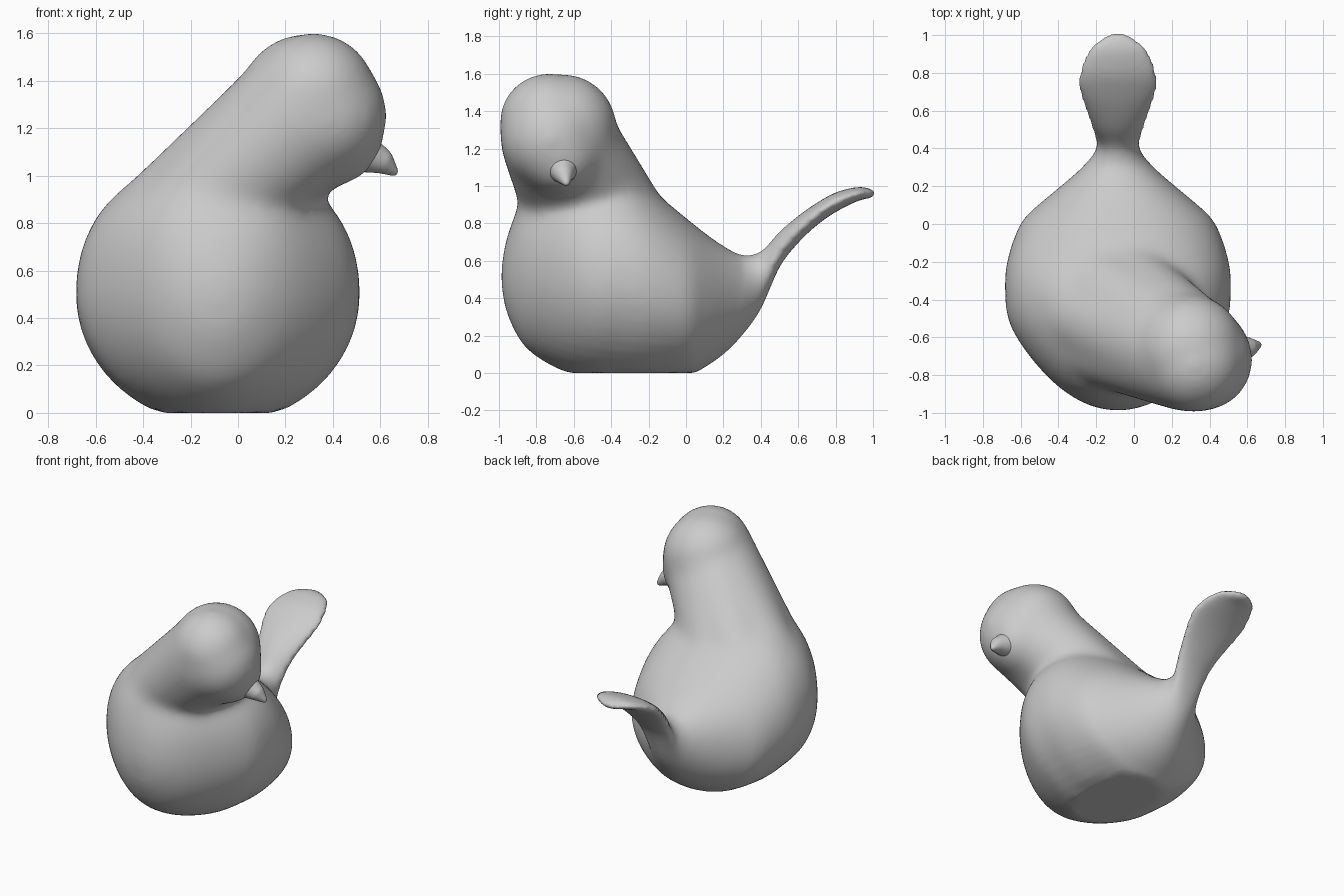
import bpy, bmesh, math
from mathutils import Vector, Matrix

if "Cube" in bpy.data.objects:
    bpy.data.objects.remove(bpy.data.objects["Cube"])

XC = -0.085  # body and tail axis


def spline(rows, steps):
    """Catmull-Rom interpolation through table rows."""
    out = []
    for i in range(len(rows) - 1):
        a, b = rows[max(i - 1, 0)], rows[i]
        c, d = rows[i + 1], rows[min(i + 2, len(rows) - 1)]
        for s in range(steps):
            t = s / steps
            out.append([0.5 * (2 * q + (r - p) * t + (2 * p - 5 * q + 4 * r - w) * t * t
                               + (3 * q - p - 3 * r + w) * t ** 3)
                        for p, q, r, w in zip(a, b, c, d)])
    out.append(list(rows[-1]))
    return out


def loft(bm, rows, n=48):
    """Oval rings across y, flattened on the ground."""
    rings = []
    for y, hw, lo, hi in rows:
        mid, hz = (lo + hi) / 2, (hi - lo) / 2
        ring = []
        for k in range(n):
            a = 2 * math.pi * k / n
            c, s = math.cos(a), math.sin(a)
            full = 2.15 if s > 0 and y < 0.3 else 1.95
            x = math.copysign(abs(c) ** (2 / full), c) * hw
            z = mid + math.copysign(abs(s) ** (2 / full), s) * hz
            ring.append(bm.verts.new((XC + x, y, max(z, 0))))
        rings.append(ring)
    for r0, r1 in zip(rings, rings[1:]):
        for k in range(n):
            bm.faces.new((r0[k], r0[(k + 1) % n], r1[(k + 1) % n], r1[k]))
    bm.faces.new(rings[0])
    bm.faces.new(rings[-1])


def ball_chain(bm, pts, steps=9):
    """Tapered tube made of overlapping balls (x, y, z, radius)."""
    for a, b in zip(pts, pts[1:]):
        for s in range(steps + 1):
            p = [u + (v - u) * s / steps for u, v in zip(a, b)]
            bmesh.ops.create_icosphere(bm, subdivisions=4, radius=p[3],
                                       matrix=Matrix.Translation(Vector(p[:3])))


def fuse(name, bm, voxel, smooth, neck_smooth=0):
    """Merge overlapping shells into one skin, then soften the neck creases."""
    bmesh.ops.recalc_face_normals(bm, faces=bm.faces)
    me = bpy.data.meshes.new(name)
    bm.to_mesh(me)
    bm.free()
    ob = bpy.data.objects.new(name, me)
    bpy.context.collection.objects.link(ob)
    rm = ob.modifiers.new("fuse", 'REMESH')
    rm.mode = 'VOXEL'
    rm.voxel_size = voxel
    rm.use_smooth_shade = True
    sm = ob.modifiers.new("soften", 'SMOOTH')
    sm.factor = 0.5
    sm.iterations = smooth
    if neck_smooth:
        deps = bpy.context.evaluated_depsgraph_get()
        baked = bpy.data.meshes.new_from_object(ob.evaluated_get(deps))
        ob.modifiers.clear()
        ob.data = baked
        bm = bmesh.new()
        bm.from_mesh(baked)
        for i in range(neck_smooth):
            f = i / neck_smooth  # shrinking zone gives a soft boundary
            zone = [v for v in bm.verts if v.co.y < 0.3 - 0.25 * f
                    and 0.15 + 0.45 * f < v.co.z < 1.7 - 0.4 * f]
            bmesh.ops.smooth_vert(bm, verts=zone, factor=0.5, use_axis_x=True,
                                  use_axis_y=True, use_axis_z=True)
        bm.to_mesh(baked)
        bm.free()
    return ob


# Body and tail: y, half width, underside z, top z
stations = [
    (-0.988, 0.05, 0.46, 0.58), (-0.955, 0.17, 0.31, 0.74), (-0.86, 0.32, 0.14, 0.95),
    (-0.70, 0.47, 0.03, 1.04), (-0.52, 0.58, -0.03, 1.07), (-0.35, 0.60, -0.05, 1.07),
    (-0.20, 0.59, -0.05, 0.99), (0.0, 0.52, -0.02, 0.83), (0.10, 0.425, 0.03, 0.75),
    (0.20, 0.305, 0.10, 0.68), (0.30, 0.19, 0.20, 0.63), (0.40, 0.115, 0.34, 0.65),
    (0.50, 0.135, 0.565, 0.755), (0.60, 0.17, 0.695, 0.84), (0.70, 0.205, 0.79, 0.91),
    (0.80, 0.205, 0.86, 0.965), (0.92, 0.155, 0.92, 0.995), (0.985, 0.085, 0.935, 0.985),
    (1.01, 0.03, 0.945, 0.975)]
bm = bmesh.new()
loft(bm, spline(stations, 4))

# Head with crown, nape, brow and cheek fullness
head = (0.27, -0.68, 1.24, 0.312)
for lobe in [(0.32, -0.735, 1.335, 0.266), (0.29, -0.66, 1.305, 0.293),
             (0.36, -0.72, 1.255, 0.272), (0.395, -0.675, 1.175, 0.222)]:
    ball_chain(bm, [head, lobe], 4)

# Neck fanning out from the head to the shoulder, back and chest
for root in [(-0.42, -0.42, 0.72, 0.21), (-0.10, -0.20, 0.72, 0.175),
             (-0.32, -0.25, 0.70, 0.21), (-0.35, -0.60, 0.68, 0.21)]:
    ball_chain(bm, [root, head], 14)
fuse("bird_body", bm, 0.017, 8, 40)

# Beak
bm = bmesh.new()
ball_chain(bm, [(0.52, -0.66, 1.10, 0.085), (0.60, -0.655, 1.065, 0.055),
                (0.657, -0.64, 1.018, 0.02)])
fuse("beak", bm, 0.008, 6)
